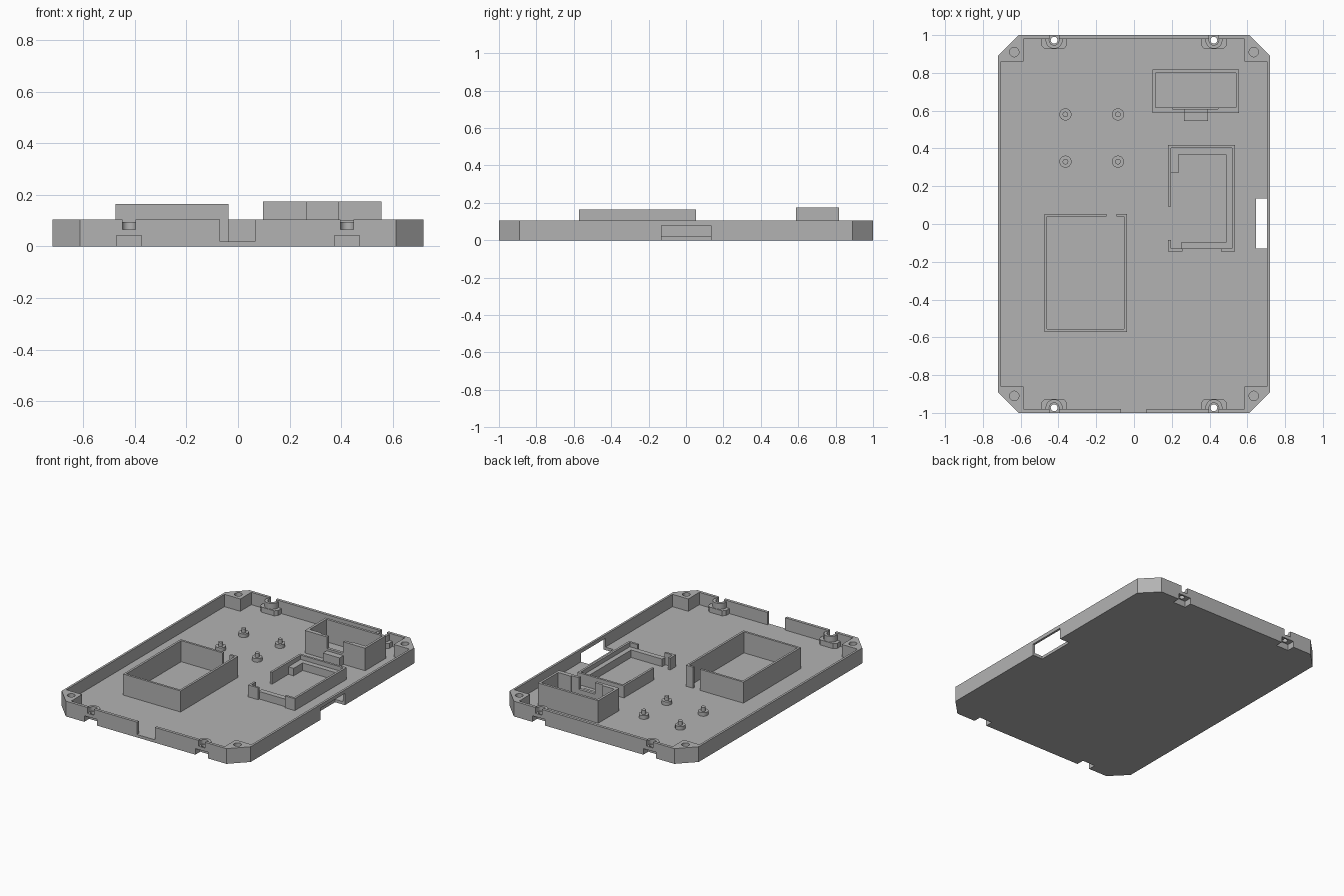
import bpy
import bmesh
import math

old = bpy.data.objects.get("Cube")
if old:
    bpy.data.objects.remove(old, do_unlink=True)

grey = bpy.data.materials.new("matte grey")
grey.use_nodes = True
COLOUR = (0.45, 0.45, 0.45, 1)
grey.diffuse_color = COLOUR
grey.node_tree.nodes["Principled BSDF"].inputs["Base Color"].default_value = COLOUR

FLOOR = 0.02
RIM = 0.105
SINK = 0.012  # parts reach slightly into the floor


def prism(name, outline, z0, z1):
    """Extrude a counter-clockwise outline from z0 to z1."""
    bm = bmesh.new()
    low = [bm.verts.new((x, y, z0)) for x, y in outline]
    high = [bm.verts.new((x, y, z1)) for x, y in outline]
    bm.faces.new(low[::-1])
    bm.faces.new(high)
    for i in range(len(low)):
        j = (i + 1) % len(low)
        bm.faces.new((low[i], low[j], high[j], high[i]))
    bmesh.ops.recalc_face_normals(bm, faces=bm.faces[:])
    mesh = bpy.data.meshes.new(name)
    bm.to_mesh(mesh)
    bm.free()
    mesh.materials.append(grey)
    obj = bpy.data.objects.new(name, mesh)
    bpy.context.collection.objects.link(obj)
    return obj


def box(name, x0, x1, y0, y1, z0, z1):
    return prism(name, [(x0, y0), (x1, y0), (x1, y1), (x0, y1)], z0, z1)


def cylinder(name, x, y, r, z0, z1, sides=24):
    angles = [math.tau * i / sides for i in range(sides)]
    return prism(name, [(x + r * math.cos(a), y + r * math.sin(a)) for a in angles], z0, z1)


def combine(target, tools, operation):
    """Apply a boolean with each tool in turn and remove the tool."""
    for tool in tools:
        mod = target.modifiers.new("boolean", 'BOOLEAN')
        mod.operation = operation
        mod.solver = 'EXACT'
        mod.object = tool
        bpy.context.view_layer.objects.active = target
        bpy.ops.object.modifier_apply(modifier=mod.name)
        bpy.data.objects.remove(tool, do_unlink=True)


def cut(target, *tools):
    combine(target, tools, 'DIFFERENCE')


def mirrored(quarter):
    """Complete a quarter outline (+x +y, counter-clockwise) on all four sides."""
    half = quarter + [(-x, y) for x, y in quarter[::-1]]
    return half + [(-x, -y) for x, y in half]


def smooth(obj):
    bpy.ops.object.select_all(action='DESELECT')
    obj.select_set(True)
    bpy.context.view_layer.objects.active = obj
    bpy.ops.object.shade_smooth_by_angle(angle=math.radians(30))


# Tray with chamfered corners; the stepped cavity leaves solid corner blocks
tray = prism("tray", mirrored([(0.72, 0.89), (0.612, 1.0)]), 0, RIM)
cut(tray, prism("cavity", mirrored([(0.705, 0.86), (0.585, 0.86), (0.585, 0.98)]), FLOOR, 0.3))

# Clip bosses along the two short walls
for sx in (-1, 1):
    for sy in (-1, 1):
        cx, cy = sx * 0.423, sy * 0.973
        profile = [(-0.068, 0.99), (-0.068, 0.945), (-0.05, 0.926),
                   (0.05, 0.926), (0.068, 0.945), (0.068, 0.99)]
        base = prism("boss_base", [(cx + x, sy * y) for x, y in profile], SINK, 0.055)
        barrel = cylinder("boss_barrel", cx, cy, 0.045, 0.04, 0.095)
        ya, yb = sorted((sy * 0.992, sy * 1.1))
        cut(barrel, box("trim", cx - 0.1, cx + 0.1, ya, yb, 0, 0.2))
        combine(tray, [base, barrel], 'UNION')
        ya, yb = sorted((sy * 0.975, sy * 1.05))
        pa, pb = sorted((sy * 0.947, sy * 1.05))
        cut(tray,
            cylinder("counterbore", cx, cy, 0.026, 0.065, 0.2),
            box("wall_notch", cx - 0.025, cx + 0.025, ya, yb, 0.065, 0.2),
            box("pocket", cx - 0.048, cx + 0.048, pa, pb, -0.05, 0.042),
            cylinder("through_hole", cx, cy, 0.018, -0.05, 0.2))
        # Blind screw hole in the corner block
        cut(tray, cylinder("screw_hole", sx * 0.634, sy * 0.91, 0.025, 0.04, 0.2))

# Cable gap in the front wall and port in the left wall
cut(tray,
    box("front_gap", -0.07, 0.066, -1.1, -0.97, FLOOR, 0.2),
    box("side_port", 0.645, 0.8, -0.13, 0.135, -0.05, 0.08))
smooth(tray)

# Large bay, open at a slot in its back wall
bay = box("large_bay", -0.475, -0.037, -0.572, 0.054, SINK, 0.165)
cut(bay,
    box("hollow", -0.46, -0.052, -0.557, 0.039, 0, 0.3),
    box("slot", -0.145, -0.092, 0.02, 0.1, 0, 0.3))

# Tall bay with a notched front wall and a step before it
tall = box("tall_bay", 0.097, 0.557, 0.588, 0.817, SINK, 0.175)
cut(tall,
    box("hollow", 0.114, 0.541, 0.618, 0.8, 0, 0.3),
    box("recess", 0.205, 0.445, 0.608, 0.63, 0.06, 0.3),
    box("notch", 0.268, 0.39, 0.55, 0.65, 0.095, 0.3))
box("tall_bay_step", 0.265, 0.392, 0.546, 0.6, SINK, 0.08)

# Board cradle: outer wall with two openings, and a lower inner ledge
cradle = box("cradle_wall", 0.18, 0.535, -0.146, 0.418, SINK, 0.102)
cut(cradle,
    box("hollow", 0.195, 0.52, -0.131, 0.403, 0, 0.3),
    box("side_opening", 0.1, 0.21, -0.085, 0.092, 0, 0.3),
    box("front_opening", 0.256, 0.46, -0.2, -0.1, 0, 0.3))
ledge = box("cradle_ledge", 0.193, 0.522, -0.133, 0.405, SINK, 0.072)
cut(ledge,
    box("hollow", 0.235, 0.486, -0.097, 0.368, 0, 0.3),
    box("corner_opening", 0.1, 0.25, -0.2, 0.27, 0, 0.3))

# Standoffs with locating pins
for x in (-0.363, -0.085):
    for y in (0.58, 0.33):
        smooth(cylinder("standoff", x, y, 0.032, SINK, 0.045))
        smooth(cylinder("standoff_pin", x, y, 0.015, 0.04, 0.072, 16))
